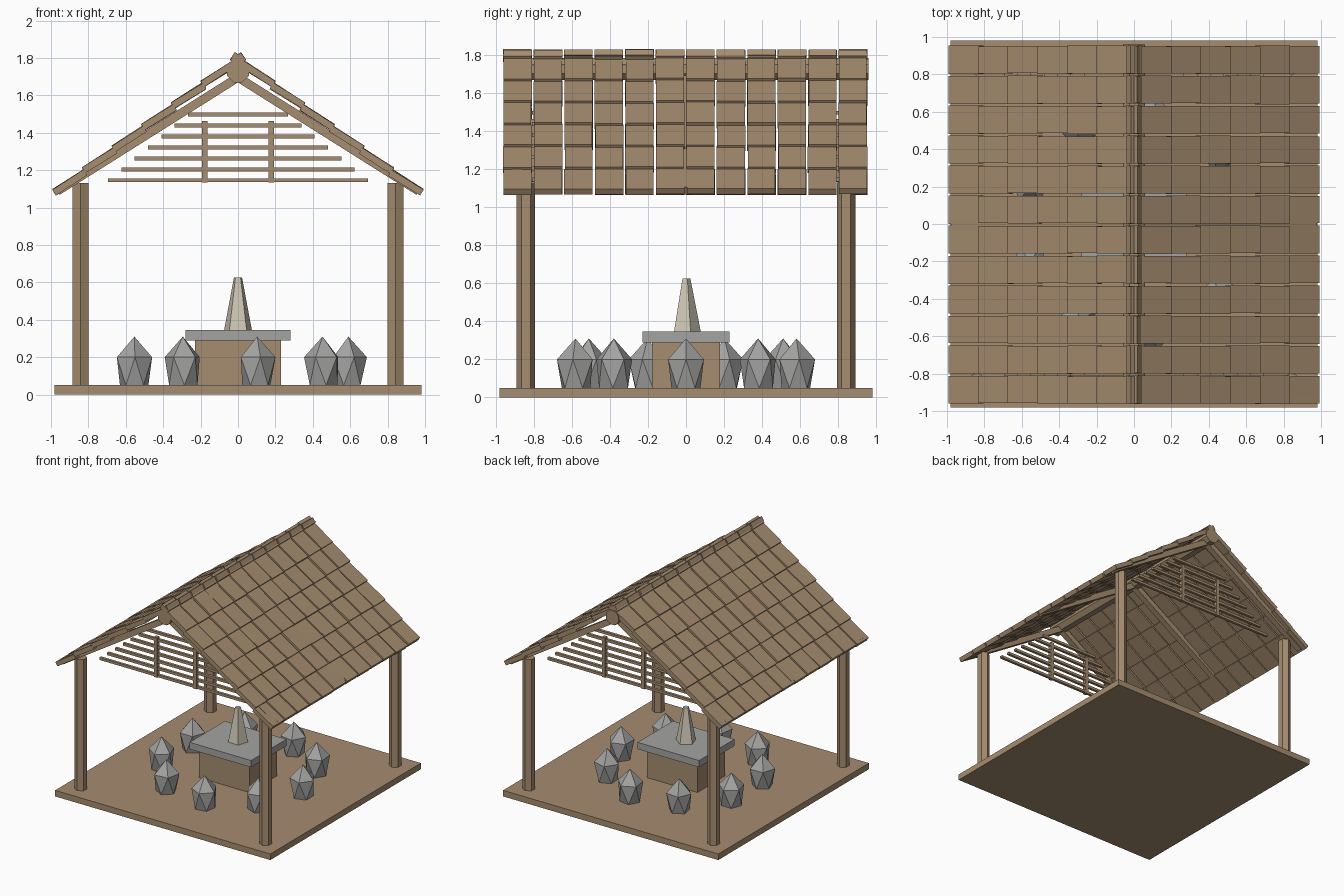
import bpy, bmesh, math, random
from mathutils import Matrix, Vector

random.seed(4)
cube = bpy.data.objects.get("Cube")
if cube:
    bpy.data.objects.remove(cube)


def material(name, color):
    m = bpy.data.materials.new(name)
    m.use_nodes = True
    m.diffuse_color = (*color, 1)
    m.node_tree.nodes["Principled BSDF"].inputs["Base Color"].default_value = (*color, 1)
    return m


wood = material("wood", (0.38, 0.265, 0.16))
stone = material("grey_stone", (0.37, 0.37, 0.365))
pale = material("pale_stone", (0.60, 0.56, 0.45))


def finish(name, bm, mat):
    bmesh.ops.recalc_face_normals(bm, faces=bm.faces)
    mesh = bpy.data.meshes.new(name)
    bm.to_mesh(mesh)
    bm.free()
    mesh.materials.append(mat)
    obj = bpy.data.objects.new(name, mesh)
    bpy.context.collection.objects.link(obj)


def add_box(bm, center, size, rot=Matrix.Identity(4)):
    m = Matrix.Translation(center) @ rot @ Matrix.Diagonal((*size, 1))
    bmesh.ops.create_cube(bm, size=1, matrix=m)


def box(name, center, size, mat):
    bm = bmesh.new()
    add_box(bm, center, size)
    finish(name, bm, mat)


def prism(name, sides, r1, r2, length, matrix, mat):
    bm = bmesh.new()
    bmesh.ops.create_cone(bm, cap_ends=True, segments=sides, radius1=r1, radius2=r2,
                          depth=length, matrix=matrix)
    finish(name, bm, mat)


# Floor and table
box("floor", (0, 0, 0.025), (1.96, 1.96, 0.05), wood)
box("table_base", (0, 0, 0.17), (0.46, 0.36, 0.24), wood)
box("table_top", (0, 0, 0.318), (0.56, 0.46, 0.056), stone)

# Five-sided tapered marker with one flat face to the front
prism("marker", 5, 0.078, 0.023, 0.28, Matrix.Translation((0, 0, 0.485)), pale)

# Corner posts
for sx, side in ((1, "left"), (-1, "right")):
    for sy, end in ((-1, "front"), (1, "back")):
        m = Matrix.Translation((sx * 0.842, sy * 0.842, 0.59))
        prism(f"post_{end}_{side}", 6, 0.048, 0.048, 1.08, m, wood)


# Ring of faceted stones
def ring(bm, radius, z, turn):
    return [bm.verts.new((radius * math.cos(turn + k * math.tau / 5),
                          radius * math.sin(turn + k * math.tau / 5), z)) for k in range(5)]


for i in range(9):
    bm = bmesh.new()
    low = ring(bm, 0.08, 0.05, math.pi / 5)
    mid = ring(bm, 0.099, 0.2, 0)
    tip = bm.verts.new((0, 0, 0.31))
    bm.faces.new(low)
    for k in range(5):
        n = (k + 1) % 5
        bm.faces.new((mid[k], mid[n], tip))
        bm.faces.new((mid[k], low[k], mid[n]))
        bm.faces.new((low[k], low[n], mid[n]))
    bm.transform(Matrix.Rotation(i * math.tau / 9, 4, "Z") @ Matrix.Translation((0.59, 0, 0)))
    finish(f"seat_stone_{i + 1}", bm, stone)

# Ridge beam
turned = Matrix.Translation((0, 0, 1.727)) @ Matrix.Rotation(math.pi / 2, 4, "X")
prism("ridge_beam", 8, 0.063, 0.063, 1.92, turned @ Matrix.Rotation(math.pi / 8, 4, "Z"), wood)

# Rafters and lapped roof tiles on both slopes
PITCH = math.atan(0.63)


def slope_box(bm, s, top_edge, y, length, width, thick, tilt=0.0):
    """Box hanging from its lower outer top edge, running up the slope."""
    a = PITCH + tilt
    down = Vector((s * math.cos(a), 0, -math.sin(a)))
    up = Vector((s * math.sin(a), 0, math.cos(a)))
    x, z = top_edge
    center = Vector((s * x, y, z)) - down * length / 2 - up * thick / 2
    add_box(bm, center, (length, width, thick), Matrix.Rotation(s * a, 4, "Y"))


for s, side in ((1, "left"), (-1, "right")):
    bm = bmesh.new()
    for y in (-0.89, 0, 0.89):
        slope_box(bm, s, (0.978, 1.107), y, 1.14, 0.05, 0.046)
    finish(f"rafters_{side}", bm, wood)

    bm = bmesh.new()
    for row in range(12):
        y = (row - 5.5) * 0.1603 - 0.004
        for k in range(7):
            edge = (0.993 - 0.1585 * k, 1.097 + 0.1158 * k + random.uniform(-0.003, 0.003))
            length = 0.07 if k == 6 else 0.2
            slope_box(bm, s, edge, y + random.uniform(-0.002, 0.002), length,
                      0.148 + random.uniform(-0.003, 0.003), 0.036,
                      random.uniform(-0.015, 0.015))
    finish(f"roof_tiles_{side}", bm, wood)

# Gable lattices
for sy, end in ((-1, "front"), (1, "back")):
    bm = bmesh.new()
    for k in range(7):
        add_box(bm, (0, sy * 0.8, 1.146 + 0.0585 * k), (1.39 - 0.1425 * k, 0.022, 0.021))
    for x in (-0.178, 0.178):
        add_box(bm, (x, sy * 0.803, 1.298), (0.029, 0.029, 0.33))
    finish(f"gable_lattice_{end}", bm, wood)
